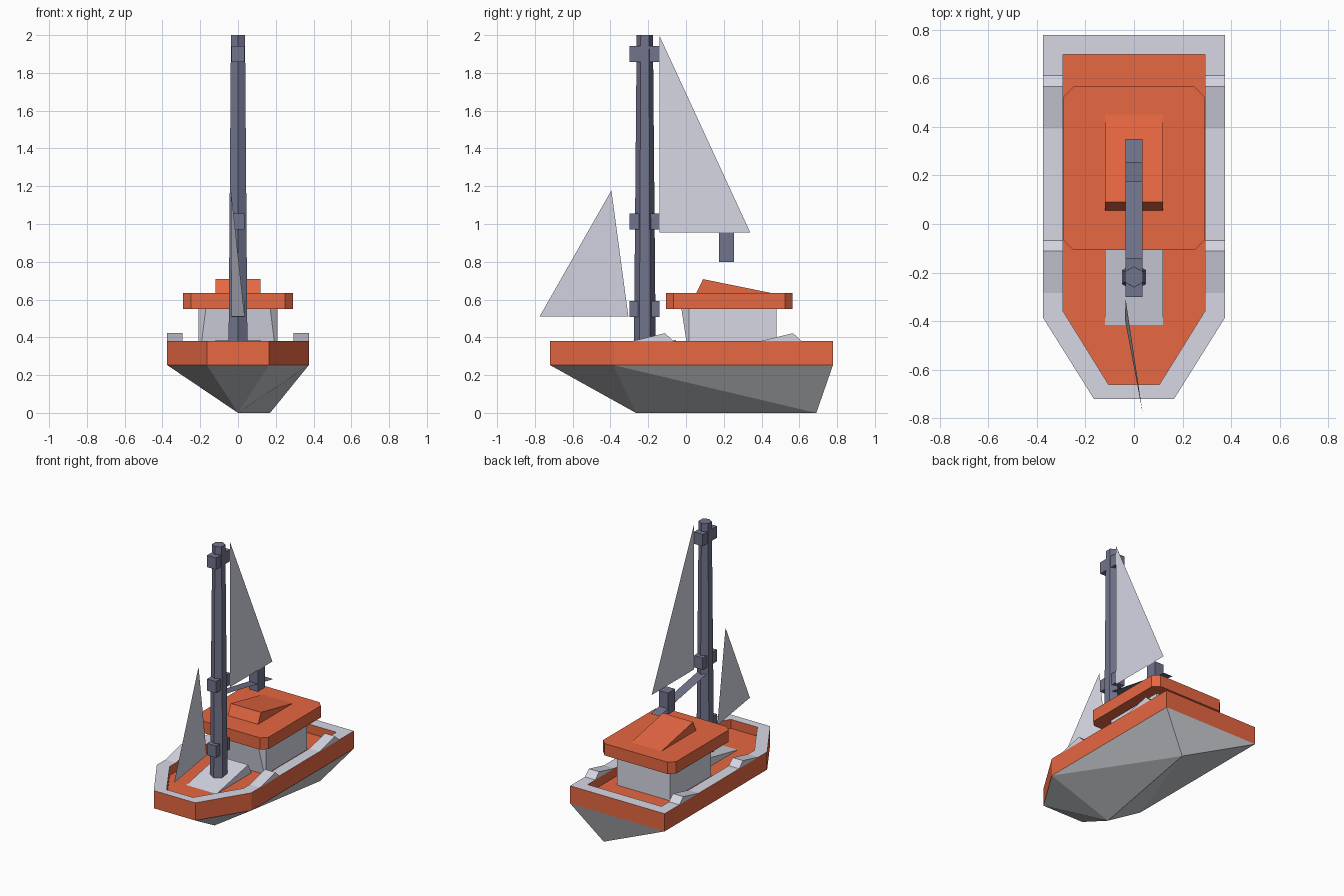
import bpy, bmesh, math

cube = bpy.data.objects.get("Cube")
if cube:
    bpy.data.objects.remove(cube, do_unlink=True)


def material(name, r, g, b):
    """Flat colour given as sRGB bytes, stored linear."""
    col = [((c / 255 + 0.055) / 1.055) ** 2.4 for c in (r, g, b)] + [1]
    m = bpy.data.materials.new(name)
    m.use_nodes = True
    m.diffuse_color = col
    m.node_tree.nodes["Principled BSDF"].inputs["Base Color"].default_value = col
    return m


coral = material("coral paint", 233, 104, 67)
pale = material("pale grey", 215, 215, 229)
grey = material("keel grey", 206, 208, 212)
slate = material("slate spar", 113, 116, 140)


def build(name, verts, faces, mats, pick=None):
    """Mesh object with outward normals; pick(face) gives a material index."""
    bm = bmesh.new()
    vs = [bm.verts.new(v) for v in verts]
    for f in faces:
        bm.faces.new([vs[i] for i in f])
    bmesh.ops.recalc_face_normals(bm, faces=bm.faces)
    if pick:
        for f in bm.faces:
            f.material_index = pick(f)
    me = bpy.data.meshes.new(name)
    bm.to_mesh(me)
    bm.free()
    for m in mats:
        me.materials.append(m)
    ob = bpy.data.objects.new(name, me)
    bpy.context.collection.objects.link(ob)
    return ob


def loft(name, lower, upper, mat):
    """Closed solid between two matching rings."""
    n = len(lower)
    faces = [(i, (i + 1) % n, n + (i + 1) % n, n + i) for i in range(n)]
    faces += [tuple(range(n)), tuple(range(n, 2 * n))]
    return build(name, list(lower) + list(upper), faces, [mat])


def ring(points, z):
    return [(x, y, z) for x, y in points]


def mirror(points):
    """Outline from its right half, listed stern to bow."""
    return [(-x, y) for x, y in points] + [(x, y) for x, y in reversed(points)]


def box(name, x0, x1, y0, y1, z0, z1, mat):
    base = [(x0, y0), (x1, y0), (x1, y1), (x0, y1)]
    return loft(name, ring(base, z0), ring(base, z1), mat)


def wedge(name, x0, x1, profile, mat):
    """Side profile in y, z pushed across x."""
    return loft(name, [(x0, y, z) for y, z in profile],
                [(x1, y, z) for y, z in profile], mat)


def hexagon(cy, r, z):
    return [(r * math.sin(i * math.pi / 3), cy - r * math.cos(i * math.pi / 3), z)
            for i in range(6)]


CHINE, RIM, DECK = 0.253, 0.38, 0.315

# Hull: gunwale band, flat rim and sunken deck
outer = mirror([(0.375, 0.778), (0.375, -0.385), (0.165, -0.72)])
inner = mirror([(0.293, 0.697), (0.293, -0.357), (0.105, -0.66)])
rings = ring(outer, CHINE) + ring(outer, RIM) + ring(inner, RIM) + ring(inner, DECK)
faces = [(6 * k + i, 6 * k + (i + 1) % 6, 6 * k + 6 + (i + 1) % 6, 6 * k + 6 + i)
         for k in range(3) for i in range(6)]
faces.append(tuple(range(18, 24)))
# Faceted keel with its offset heel
bow_foot, heel = 24, 25
faces += [(0, 1, heel), (1, bow_foot, heel), (1, 2, bow_foot), (2, 3, bow_foot),
          (3, 4, bow_foot), (4, heel, bow_foot), (4, 5, heel), (5, 0, heel)]


def hull_paint(f):
    z = f.calc_center_median().z
    if z < CHINE - 0.01:
        return 1
    return 2 if z > RIM - 0.001 else 0


build("hull", rings + [(0, -0.265, 0), (0.17, 0.69, 0)], faces,
      [coral, grey, pale], hull_paint)

# Fairings on the rim
for side, sx in (("left", 1), ("right", -1)):
    for place, y in (("front", -0.285), ("rear", 0.393)):
        wedge(f"{side}_{place}_fairing", sx * 0.293, sx * 0.375,
              [(y, RIM), (y + 0.174, 0.422), (y + 0.218, RIM)], pale)

# Sloping foredeck ramp, cabin with raked front, roof and hatch
wedge("foredeck_ramp", -0.12, 0.12,
      [(-0.415, DECK), (-0.055, 0.387), (-0.02, DECK)], pale)
loft("cabin",
     ring(mirror([(0.21, 0.48), (0.21, 0.018), (0.2, 0.012)]), DECK),
     ring(mirror([(0.21, 0.48), (0.21, 0.015), (0.17, -0.025)]), 0.555), pale)
roof = mirror([(0.25, 0.565), (0.29, 0.525), (0.29, -0.067), (0.25, -0.107)])
loft("roof", ring(roof, 0.55), ring(roof, 0.635), coral)
wedge("roof_hatch", -0.12, 0.12, [(0.055, 0.635), (0.09, 0.708), (0.45, 0.635)], coral)

# Mast with its three collars
MAST_Y = -0.218
loft("mast", hexagon(MAST_Y, 0.058, DECK), hexagon(MAST_Y, 0.043, 2.0), slate)
for label, z in (("lower", 0.508), ("middle", 0.971), ("upper", 1.858)):
    box(f"{label}_mast_collar", -0.035, 0.035, -0.30, -0.14, z, z + 0.085, slate)

# Flat boom sloping aft and the block at its end
build("boom", [(-0.035, -0.22, 0.93), (0.035, -0.22, 0.93),
               (0.035, 0.35, 0.825), (-0.035, 0.35, 0.825)], [(0, 1, 2, 3)], [slate])
box("boom_block", -0.035, 0.035, 0.175, 0.255, 0.80, 0.955, slate)

# Sails: the main hangs off the left side of the collars
build("main_sail", [(0.035, -0.14, 0.955), (0.035, 0.34, 0.955), (0.035, -0.14, 1.995)],
      [(0, 1, 2)], [pale])
build("fore_sail", [(0.035, -0.775, 0.51), (-0.035, -0.305, 0.51),
                    (-0.037, -0.395, 1.178)], [(0, 1, 2)], [pale])
